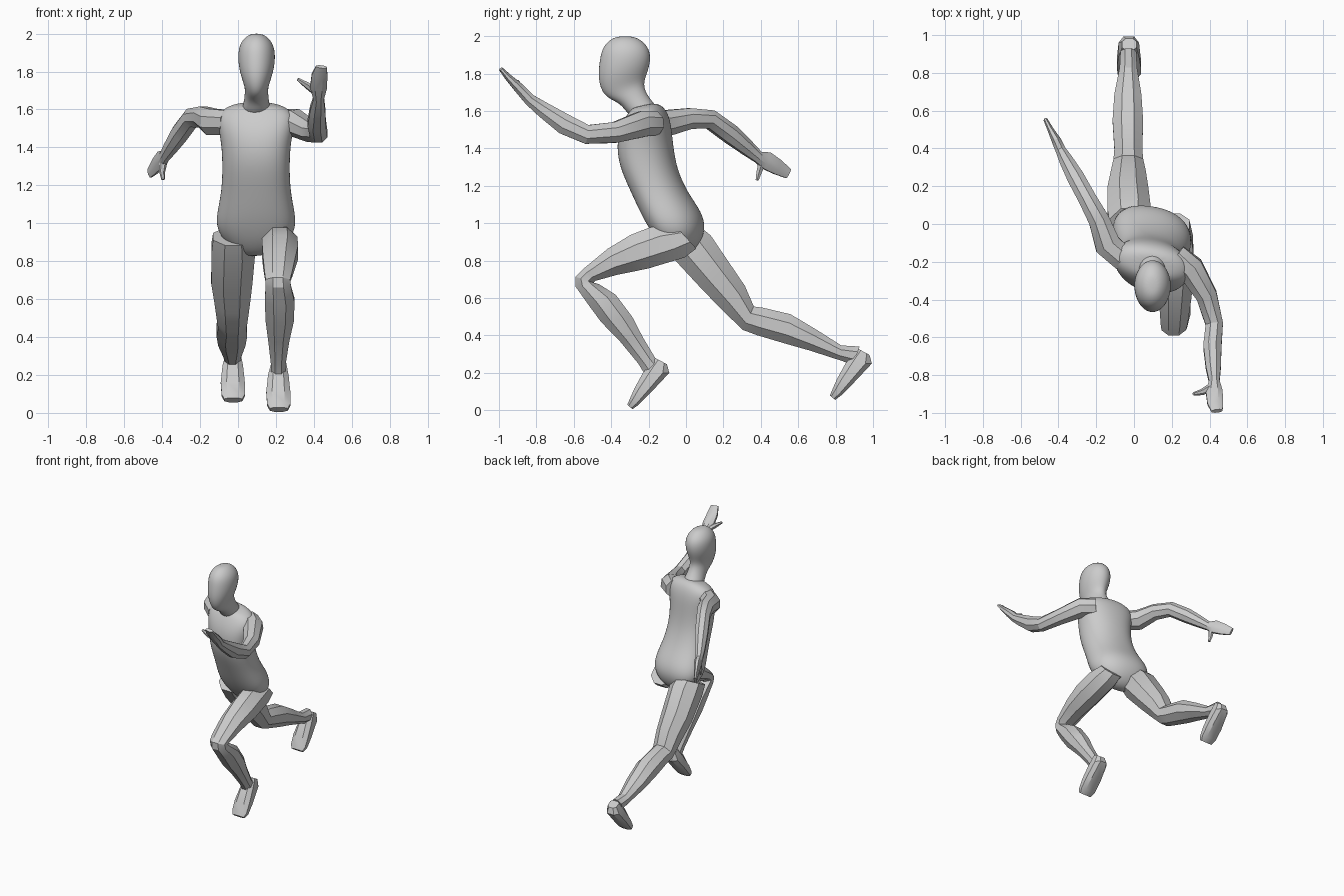
import bpy, bmesh, math
from mathutils import Vector


def loft(name, rings, sides, smooth=0, power=1.0, angle=28):
    """Skin a closed tube over rings of (centre, half axis u, half axis v)."""
    bm = bmesh.new()
    loops = []
    for c, u, v in rings:
        loop = []
        for i in range(sides):
            t = 2 * math.pi * (i + 0.5) / sides
            co, si = math.cos(t), math.sin(t)
            co = math.copysign(abs(co) ** power, co)
            si = math.copysign(abs(si) ** power, si)
            loop.append(bm.verts.new(c + u * co + v * si))
        loops.append(loop)
    for p, q in zip(loops, loops[1:]):
        for i in range(sides):
            j = (i + 1) % sides
            bm.faces.new((p[i], p[j], q[j], q[i]))
    bm.faces.new(loops[0])
    bm.faces.new(loops[-1])
    bmesh.ops.recalc_face_normals(bm, faces=bm.faces)
    me = bpy.data.meshes.new(name)
    bm.to_mesh(me)
    bm.free()
    ob = bpy.data.objects.new(name, me)
    bpy.context.collection.objects.link(ob)
    bpy.context.view_layer.objects.active = ob
    for o in bpy.context.selected_objects:
        o.select_set(False)
    ob.select_set(True)
    if smooth:
        ob.modifiers.new("Smooth", 'SUBSURF').levels = smooth
        ob.modifiers["Smooth"].render_levels = smooth
        bpy.ops.object.shade_smooth()
    else:
        bpy.ops.object.shade_smooth_by_angle(angle=math.radians(angle))
    return ob


def profile(rows, dx=0, dy=0, dz=0, skew=0):
    """Rings from side-view rows: y, z of one edge, y, z of the other, x min, x max."""
    out = []
    for ya, za, yb, zb, x0, x1 in rows:
        h = (x1 - x0) / 2
        out.append((Vector(((x0 + x1) / 2 + dx, (ya + yb) / 2 + dy, (za + zb) / 2 + dz)),
                    Vector((h, h * skew, 0)), Vector((0, (yb - ya) / 2, (zb - za) / 2))))
    return out


def path(rows, ref):
    """Rings square to a path: x, y, z, half width along ref, half thickness."""
    pts = [Vector(r[:3]) for r in rows]
    out = []
    for i, r in enumerate(rows):
        t = (pts[min(i + 1, len(pts) - 1)] - pts[max(i - 1, 0)]).normalized()
        u = Vector(ref)
        u = (u - t * u.dot(t)).normalized()
        out.append((pts[i], u * r[3], t.cross(u) * r[4]))
    return out


# Torso, leaning forward
loft("torso", profile([
    (-.06, .82, .01, .83, .03, .14), (-.14, .89, .07, .88, -.06, .26),
    (-.195, .97, .105, .97, -.12, .31), (-.24, 1.05, .085, 1.06, -.115, .305),
    (-.295, 1.17, .01, 1.16, -.09, .28), (-.355, 1.3, -.05, 1.29, -.085, .275),
    (-.37, 1.41, -.07, 1.42, -.09, .28), (-.355, 1.5, -.08, 1.52, -.11, .30),
    (-.32, 1.57, -.10, 1.59, -.11, .30), (-.29, 1.61, -.13, 1.63, -.05, .24),
    (-.27, 1.62, -.17, 1.645, .02, .17)], skew=-.15), 16, 2, .88)

# Head and neck
loft("head", profile([
    (-.29, 1.55, -.13, 1.60, .01, .18), (-.335, 1.62, -.185, 1.655, .03, .165),
    (-.375, 1.65, -.225, 1.72, .035, .16), (-.445, 1.68, -.22, 1.77, .035, .16),
    (-.475, 1.77, -.195, 1.83, .005, .19), (-.465, 1.87, -.185, 1.89, -.003, .20),
    (-.45, 1.94, -.20, 1.945, .005, .19), (-.405, 1.985, -.245, 1.985, .04, .155),
    (-.36, 2.0, -.29, 2.0, .075, .12)], skew=0), 16, 2)

# Front leg
loft("front_thigh", profile([
    (-.06, .99, .06, .86, .12, .30), (-.20, .985, .0, .81, .12, .32),
    (-.30, .945, -.20, .75, .12, .325), (-.42, .87, -.36, .72, .125, .31),
    (-.55, .76, -.48, .69, .135, .29), (-.595, .715, -.49, .68, .14, .28),
    (-.595, .66, -.46, .675, .14, .285), (-.53, .565, -.37, .62, .135, .305),
    (-.46, .47, -.28, .50, .14, .30), (-.36, .37, -.225, .39, .155, .275),
    (-.26, .25, -.16, .28, .17, .255), (-.23, .20, -.11, .23, .17, .255)]), 8)

# Rear leg
loft("rear_leg", profile([
    (-.12, .88, .09, .98, -.14, .09), (-.06, .79, .14, .94, -.15, .10),
    (.09, .63, .24, .79, -.15, .085), (.20, .52, .32, .67, -.13, .07),
    (.30, .425, .365, .56, -.115, .055), (.38, .395, .41, .555, -.11, .05),
    (.53, .35, .56, .52, -.12, .055), (.66, .315, .70, .435, -.11, .045),
    (.82, .265, .83, .35, -.08, .02), (.89, .24, .93, .345, -.075, .015)]), 8)

# Feet, both pointing toe-down
for name, dx, dy, dz in (("front_foot", 0, 0, 0), ("rear_foot", -.24, 1.083, .05)):
    loft(name, profile([
        (-.165, .28, -.10, .245, .175, .255), (-.235, .20, -.085, .20, .155, .27),
        (-.28, .115, -.18, .10, .145, .28), (-.305, .055, -.25, .03, .15, .28),
        (-.315, .03, -.285, .005, .165, .265)], dx, dy, dz), 8, power=.75)

# Arm and hand reaching forward
loft("front_arm", path([
    (.22, -.17, 1.535, .07, .07), (.30, -.235, 1.53, .075, .075),
    (.385, -.38, 1.485, .06, .06), (.425, -.53, 1.475, .05, .055),
    (.415, -.65, 1.53, .052, .06), (.42, -.76, 1.605, .043, .046),
    (.425, -.835, 1.66, .03, .034), (.425, -.89, 1.72, .048, .03),
    (.43, -.95, 1.78, .045, .02), (.44, -.99, 1.825, .032, .012)], (1, 0, 0)), 8)
loft("front_thumb", path([
    (.415, -.86, 1.69, .022, .022), (.36, -.89, 1.73, .017, .017),
    (.315, -.90, 1.76, .009, .009)], (0, 0, 1)), 6)

# Arm and hand trailing behind
loft("rear_arm", path([
    (-.05, -.19, 1.53, .07, .07), (-.14, -.11, 1.535, .075, .075),
    (-.185, .02, 1.56, .06, .06), (-.245, .13, 1.555, .055, .052),
    (-.305, .24, 1.475, .055, .05), (-.355, .33, 1.40, .043, .04),
    (-.385, .385, 1.355, .034, .03), (-.405, .43, 1.335, .052, .028),
    (-.437, .49, 1.30, .045, .018), (-.466, .548, 1.265, .03, .012)], (0, 0, 1)), 8)
loft("rear_thumb", path([
    (-.395, .405, 1.32, .022, .022), (-.40, .39, 1.27, .016, .016),
    (-.395, .38, 1.23, .009, .009)], (0, 1, 0)), 6)
